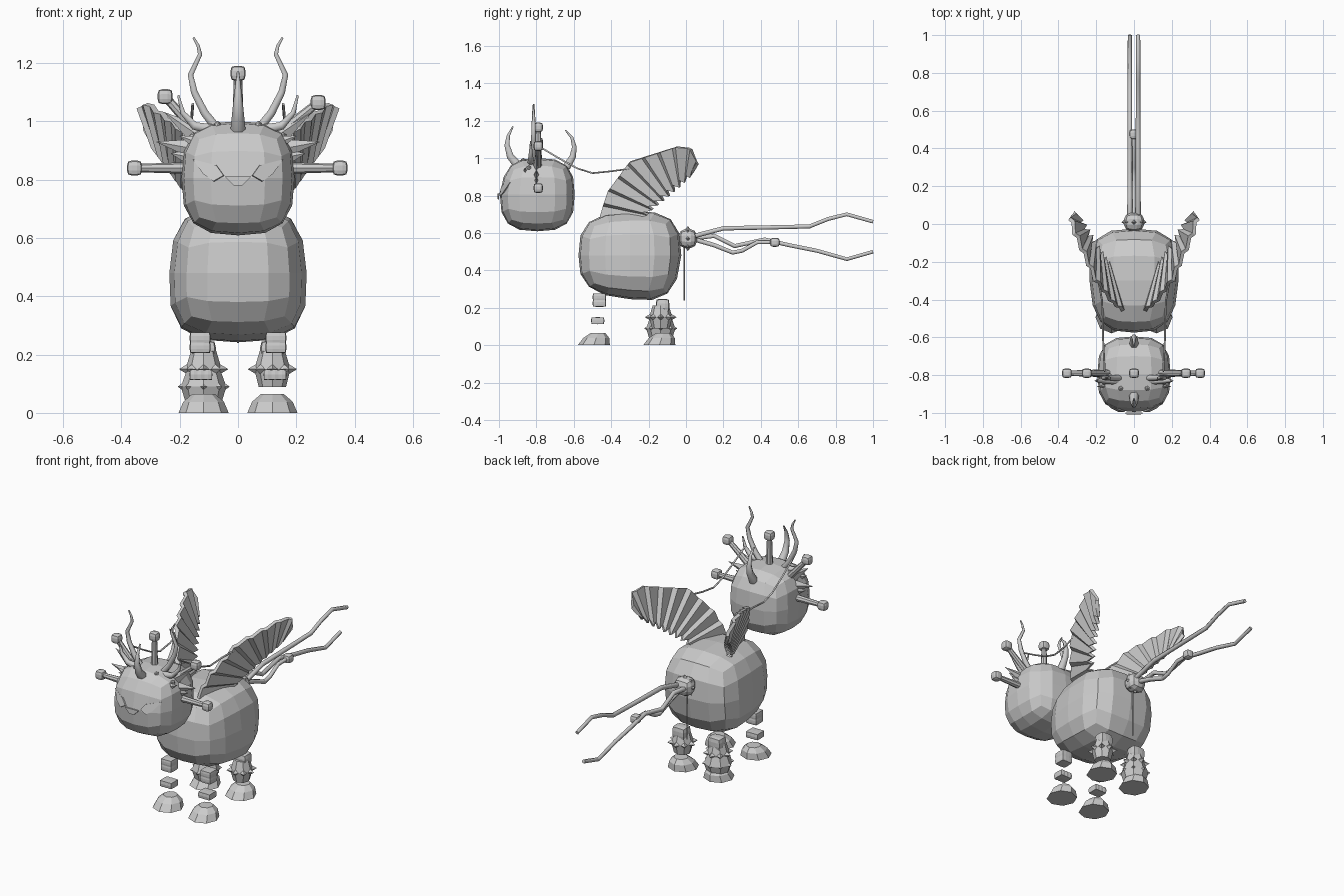
import bpy, bmesh, math
from mathutils import Vector, Matrix
from mathutils.bvhtree import BVHTree

cube = bpy.data.objects.get("Cube")
if cube:
    bpy.data.objects.remove(cube)
grey = bpy.data.materials.new("stone grey")
grey.use_nodes = True
grey.diffuse_color = (0.6, 0.6, 0.6, 1)
grey.node_tree.nodes["Principled BSDF"].inputs["Base Color"].default_value = grey.diffuse_color

def link(name, mesh):
    mesh.materials.clear()
    mesh.materials.append(grey)
    ob = bpy.data.objects.new(name, mesh)
    bpy.context.collection.objects.link(ob)
    return ob

def finish(name, bm):
    bmesh.ops.recalc_face_normals(bm, faces=bm.faces)
    mesh = bpy.data.meshes.new(name)
    bm.to_mesh(mesh)
    bm.free()
    return link(name, mesh)

def cone(bm, a, b, r1, r2, sides=6, flat=1.0):
    a, b = Vector(a), Vector(b)
    turn = (b - a).to_track_quat('Z', 'Y').to_matrix().to_4x4()
    m = Matrix.Translation((a + b) / 2) @ Matrix.Diagonal((1, flat, 1, 1)) @ turn
    if flat < 1:  # squash about the middle of the slanted axis
        m.translation = (a + b) / 2
    bmesh.ops.create_cone(bm, cap_ends=True, segments=sides, radius1=r1, radius2=r2,
                          depth=(b - a).length, matrix=m)

def rounded(bm, centre, half, cuts=3, n=3.0, warp=Vector):
    """Add a subdivided cube pushed onto a soft box shape."""
    part = bmesh.new()
    bmesh.ops.create_cube(part, size=2)
    bmesh.ops.subdivide_edges(part, edges=part.edges[:], cuts=cuts, use_grid_fill=True)
    for v in part.verts:
        p = warp(v.co / sum(abs(c) ** n for c in v.co) ** (1 / n))
        v.co = [c + q * h for c, q, h in zip(centre, p, half)]
    mesh = bpy.data.meshes.new("part")
    part.to_mesh(mesh)
    part.free()
    bm.from_mesh(mesh)
    bpy.data.meshes.remove(mesh)

def tube(name, pts, r0, r1):
    """Bevelled polyline, tapering from r0 to r1."""
    cu = bpy.data.curves.new(name, 'CURVE')
    cu.dimensions = '3D'
    cu.bevel_depth, cu.bevel_resolution, cu.use_fill_caps = 1, 1, True
    sp = cu.splines.new('POLY')
    sp.points.add(len(pts) - 1)
    for i, (q, p) in enumerate(zip(sp.points, pts)):
        q.co = (*p, 1)
        q.radius = r0 + (r1 - r0) * i / (len(pts) - 1)
    tmp = bpy.data.objects.new(name + "_path", cu)
    bpy.context.collection.objects.link(tmp)
    graph = bpy.context.evaluated_depsgraph_get()
    mesh = bpy.data.meshes.new_from_object(tmp.evaluated_get(graph))
    bpy.data.objects.remove(tmp)
    link(name, mesh)

def along(pts, t):
    """Point at fraction t of a polyline's length."""
    pts = [Vector(p) for p in pts]
    left = t * sum((b - a).length for a, b in zip(pts, pts[1:]))
    for a, b in zip(pts, pts[1:]):
        d = (b - a).length
        if left <= d:
            return a.lerp(b, left / d)
        left -= d
    return pts[-1]

# Body: soft box, narrower and higher underneath at the front
def body_warp(p):
    z = p.z - (0.12 if p.z < 0 else -0.05) * p.y * abs(p.z)
    y = p.y * (1 - 0.1 * max(-p.z, 0)) if p.y > 0 else p.y
    return Vector((p.x * (0.95 + 0.07 * p.y - 0.04 * p.z), y, z))

bm = bmesh.new()
rounded(bm, (0, -0.3, 0.48), (0.248, 0.275, 0.234), n=3.0, warp=body_warp)
finish("body", bm)

# Head: brow set back a little above the muzzle
def head_warp(p):
    return Vector((p.x, p.y * (1 - 0.12 * max(p.z, 0)) if p.y < 0 else p.y, p.z))

bm = bmesh.new()
rounded(bm, (0, -0.795, 0.805), (0.194, 0.2, 0.196), n=2.9, warp=head_warp)
skin = BVHTree.FromBMesh(bm)
finish("head", bm)

def face_plate(name, outline):
    """Thin plate laid on the front of the head."""
    bm = bmesh.new()
    hits = [skin.ray_cast(Vector((x, -2, z)), Vector((0, 1, 0)))[0] for x, z in outline]
    bm.faces.new([bm.verts.new(h - Vector((0, 0.008, 0))) for h in hits])
    finish(name, bm).modifiers.new("thickness", 'SOLIDIFY').thickness = 0.009

face_plate("nose", [(-0.045, 0.81), (0.045, 0.81), (0.015, 0.78), (-0.015, 0.78)])
eyelid = ((0.05, 0.815), (0.075, 0.85), (0.155, 0.87), (0.12, 0.82), (0.085, 0.795))
antler = ((0.06, 0.96), (0.115, 1.03), (0.15, 1.1), (0.163, 1.16), (0.13, 1.23),
          (0.137, 1.26), (0.153, 1.288))
brow_horn = ((0.08, 0.97), (0.15, 0.985), (0.19, 1.03), (0.205, 1.09))
leaves = ((0.12, -0.8, 0.9, 0.28, 0.93), (0.12, -0.8, 0.94, 0.25, 1.03), (0.13, -0.8, 0.87, 0.23, 0.89),
          (0.09, -0.86, 0.91, 0.2, 0.95))
rein = ((0.155, -0.78, 1.06), (0.16, -0.68, 1.0), (0.165, -0.58, 0.945),
        (0.165, -0.5, 0.92), (0.17, -0.4, 0.93), (0.19, -0.29, 0.945))
lead = ((-0.46, 0.68), (-0.42, 0.82), (-0.3, 0.98), (-0.02, 1.07), (0.04, 1.04), (0.06, 0.97))
trail = ((-0.26, 0.68), (-0.2, 0.75), (-0.08, 0.85), (0.04, 0.935))

def wing_point(bm, s, p, out):
    x = 0.06 + 0.342 * (p[0] + 0.45) + 0.317 * (p[1] - 0.7) + out
    return bm.verts.new((s * x, p[0], p[1]))

for s, side in ((1, "left"), (-1, "right")):
    # Eyelids, antlers, brow horns and reins
    face_plate(side + "_eyelid", [(s * x, z) for x, z in eyelid])
    tube(side + "_antler", [(s * x, -0.815, z) for x, z in antler], 0.018, 0.004)
    tube(side + "_brow_horn", [(s * x, -0.83, z) for x, z in brow_horn], 0.022, 0.004)
    tube(side + "_rein", [(s * x, y, z) for x, y, z in rein], 0.005, 0.005)
    # Leaf ears and forehead studs
    bm = bmesh.new()
    for x0, y, z0, x1, z1 in leaves:
        cone(bm, (s * x0, y, z0), (s * x1, y, z1), 0.042, 0.001, 4, 0.5)
    finish(side + "_leaf_ear", bm)
    bm = bmesh.new()
    for x, y in ((0.07, -0.87), (0.155, -0.84)):
        p = skin.ray_cast(Vector((s * x, y, 2)), Vector((0, 0, -1)))[0]
        bmesh.ops.create_icosphere(bm, subdivisions=1, radius=0.014, matrix=Matrix.Translation(p))
    finish(side + "_studs", bm)
    # Wing: one ridged sheet, stepped at each feather, with a toothed trailing edge
    bm = bmesh.new()
    rows = []
    for i in range(9):
        for t, out, tooth in ((i / 9, 0.008, 0), ((i + 0.8) / 9, -0.008, 0.035)):
            a, d = along(lead, t), along(trail, t)
            d += (d - a).normalized() * tooth
            rows.append([wing_point(bm, s, p, out) for p in (a, d)])
    rows.append([wing_point(bm, s, p[-1], 0) for p in (lead, trail)])
    for (a, d), (b, c) in zip(rows, rows[1:]):
        bm.faces.new((a, b, c, d))
    mod = finish(side + "_wing", bm).modifiers.new("thickness", 'SOLIDIFY')
    mod.thickness, mod.offset = 0.02, 0

# Centre horns, fore and aft of the crown
front_horn = ((-0.89, 0.95), (-0.94, 1.01), (-0.957, 1.07), (-0.95, 1.12), (-0.925, 1.17))
rear_horn = ((-0.64, 0.95), (-0.605, 1.01), (-0.597, 1.06), (-0.61, 1.11), (-0.645, 1.15))
tube("front_horn", [(0, y, z) for y, z in front_horn], 0.028, 0.004)
tube("rear_horn", [(0, y, z) for y, z in rear_horn], 0.025, 0.004)

# Pins with blocky knobs, fanned around the head
for name, x0, z0, x1, z1 in (("left", 0.17, 0.84, 0.35, 0.84), ("right", -0.17, 0.84, -0.355, 0.84),
                             ("upper_left", 0.12, 0.94, 0.275, 1.065), ("top", 0, 0.98, 0, 1.165),
                             ("upper_right", -0.12, 0.94, -0.25, 1.085)):
    bm = bmesh.new()
    cone(bm, (x0, -0.79, z0), (x1, -0.79, z1), 0.02, 0.014, 8)
    rounded(bm, (x1, -0.79, z1), (0.026, 0.025, 0.026), cuts=2, n=4)
    finish(name + "_head_pin", bm)

def spikes(bm, centre, r, reach, count, axes):
    """Ring of small spikes in the plane of two axes."""
    for k in range(count):
        t = math.tau * k / count
        d = axes[0] * math.cos(t) + axes[1] * math.sin(t)
        cone(bm, centre + d * r, centre + d * reach, 0.025, 0.001, 4)

# Tail: spiked knot, trailing strands, bead and hanging thread
X, Y, Z = Matrix.Identity(3)
knot = Vector((0, 0.01, 0.57))
bm = bmesh.new()
rounded(bm, knot, (0.055, 0.05, 0.053), cuts=2, n=2.6)
spikes(bm, knot, 0.035, 0.066, 8, (X, Z))
finish("tail_knot", bm)
for name, x, path in (
        ("upper", 0.022, ((0.03, 0.58), (0.2, 0.625), (0.45, 0.63), (0.66, 0.635),
                          (0.76, 0.675), (0.86, 0.7), (1.0, 0.66))),
        ("lower", -0.022, ((0.03, 0.57), (0.15, 0.585), (0.26, 0.53), (0.42, 0.565),
                           (0.55, 0.535), (0.7, 0.505), (0.86, 0.46), (1.0, 0.5))),
        ("short", 0, ((0.03, 0.57), (0.15, 0.535), (0.25, 0.495), (0.3, 0.505), (0.38, 0.55), (0.48, 0.55)))):
    tube(name + "_tail_strand", [(x, y, z) for y, z in path], 0.014, 0.011)
bm = bmesh.new()
rounded(bm, (0, 0.475, 0.55), (0.025, 0.026, 0.024), cuts=2, n=4)
finish("tail_bead", bm)
tube("tail_thread", [(0, -0.01, 0.56), (0, -0.01, 0.24)], 0.004, 0.004)

def foot(name, x, y):
    """Low dome with a sloping toe."""
    bm = bmesh.new()
    cone(bm, (x, y, 0), (x, y, 0.038), 0.086, 0.07, 8)
    cone(bm, (x, y, 0.038), (x, y, 0.064), 0.07, 0.04, 8)
    for v in bm.verts:
        v.co.y += 0.35 * v.co.z
    finish(name, bm)

def spiked_cuff(name, x, z, r, height, reach):
    bm = bmesh.new()
    c = Vector((x, -0.135, z))
    cone(bm, c - Z * height, c, r * 0.75, r, 8)
    cone(bm, c, c + Z * height, r, r * 0.7, 8)
    spikes(bm, c, r * 0.7, reach, 8, (X, Y))
    finish(name, bm)

for s, side in ((1, "left"), (-1, "right")):
    # Front legs: floating foot, three-toed ankle and stacked upper block
    foot("front_%s_foot" % side, s * 0.118, -0.493)
    bm = bmesh.new()
    for z in (0.225, 0.257):
        rounded(bm, (s * 0.13, -0.463, z), (0.036, 0.036, 0.02), cuts=2, n=10)
    finish("front_%s_upper_leg" % side, bm)
    bm = bmesh.new()
    for k in (-1, 0, 1):
        rounded(bm, (s * 0.127 + k * 0.024, -0.472, 0.131), (0.015, 0.036, 0.019), cuts=1, n=8)
    finish("front_%s_ankle" % side, bm)
    # Hind legs: foot, spiked cuff and upper block
    foot("hind_%s_foot" % side, s * 0.118, -0.143)
    spiked_cuff("hind_%s_cuff" % side, s * 0.118, 0.15, 0.062, 0.062, 0.083)
    bm = bmesh.new()
    rounded(bm, (s * 0.118, -0.125, 0.212), (0.042, 0.036, 0.036), cuts=2, n=6)
    finish("hind_%s_upper_leg" % side, bm)

# The right hind foot carries an extra broad cuff
spiked_cuff("hind_right_broad_cuff", -0.118, 0.09, 0.078, 0.065, 0.088)
